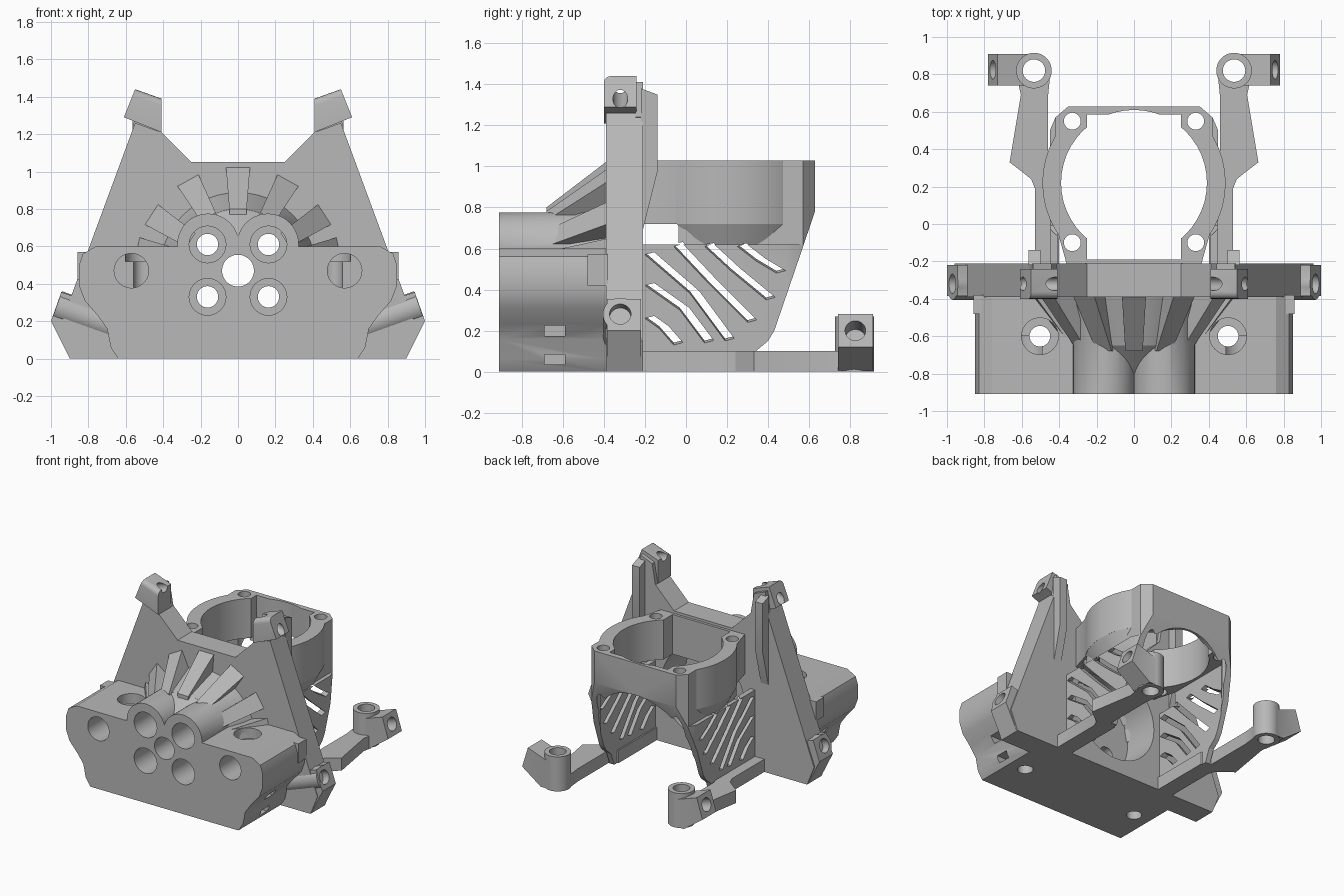
import bpy, bmesh, math
from mathutils import Vector, Matrix

if "Cube" in bpy.data.objects:
    bpy.data.objects.remove(bpy.data.objects["Cube"], do_unlink=True)

grey = bpy.data.materials.new("plain grey")
grey.use_nodes = True
grey.diffuse_color = (0.48, 0.48, 0.48, 1)
grey.node_tree.nodes["Principled BSDF"].inputs["Base Color"].default_value = (0.48, 0.48, 0.48, 1)


def to_object(name, bm):
    bmesh.ops.recalc_face_normals(bm, faces=bm.faces)
    mesh = bpy.data.meshes.new(name)
    bm.to_mesh(mesh)
    bm.free()
    mesh.materials.append(grey)
    obj = bpy.data.objects.new(name, mesh)
    bpy.context.collection.objects.link(obj)
    return obj


def prism(pts, axis, a, b, name="part", shear=0):
    """Extrude a 2D outline along an axis; shear lifts the far end."""
    place = {"x": lambda u, v, w: (w, u, v),
             "y": lambda u, v, w: (u, w, v),
             "z": lambda u, v, w: (u, v, w)}[axis]
    bm = bmesh.new()
    near = [bm.verts.new(place(u, v, a)) for u, v in pts]
    far = [bm.verts.new(place(u, v + shear, b)) for u, v in pts]
    bm.faces.new(near)
    bm.faces.new(far)
    for i in range(len(pts)):
        j = (i + 1) % len(pts)
        bm.faces.new((near[i], near[j], far[j], far[i]))
    return to_object(name, bm)


def box(x0, x1, y0, y1, z0, z1):
    return prism([(x0, y0), (x1, y0), (x1, y1), (x0, y1)], "z", z0, z1)


def rod(p, q, r, r_end=None, name="part"):
    p, q = Vector(p), Vector(q)
    d = q - p
    bm = bmesh.new()
    bmesh.ops.create_cone(bm, cap_ends=True, segments=48, radius1=r,
                          radius2=r if r_end is None else r_end, depth=d.length)
    turn = d.to_track_quat("Z", "Y").to_matrix().to_4x4()
    bmesh.ops.transform(bm, matrix=Matrix.Translation((p + q) / 2) @ turn, verts=bm.verts)
    return to_object(name, bm)


def boolean(obj, others, operation):
    """Apply a chain of booleans and discard the helper solids."""
    for other in others:
        mod = obj.modifiers.new("bool", "BOOLEAN")
        mod.operation, mod.solver, mod.object = operation, "EXACT", other
    graph = bpy.context.evaluated_depsgraph_get()
    mesh = bpy.data.meshes.new_from_object(obj.evaluated_get(graph))
    obj.modifiers.clear()
    obj.data = mesh
    for other in others:
        bpy.data.objects.remove(other, do_unlink=True)
    return obj


def both(pts):
    """Close a half outline by mirroring it over x = 0."""
    return pts + [(-u, v) for u, v in reversed(pts)]


def flip(pts, s):
    return [(s * u, v) for u, v in pts]


# Front block with twin humps and the central cone
CZ = 0.47
block = prism(both([(0.64, 0), (0.68, 0.06), (0.70, 0.16), (0.75, 0.23), (0.82, 0.31),
                    (0.85, 0.39), (0.85, 0.50), (0.83, 0.56), (0.76, 0.6)]),
              "y", -0.91, -0.385, "front_block")
adds = [rod((s * 0.16, -0.91, 0.61), (s * 0.16, -0.385, 0.61), 0.165) for s in (-1, 1)]
adds += [box(-0.12, 0.12, -0.909, -0.386, 0.5, 0.66),
         rod((0, -0.384, CZ), (0, -0.65, CZ), 0.42, 0.33),
         rod((0, -0.649, CZ), (0, -0.80, CZ), 0.33, 0.19)]
boolean(block, adds, "UNION")
cuts = [rod((0, -1, CZ), (0, -0.3, CZ), 0.085), rod((0, -0.5, CZ), (0, -0.2, CZ), 0.36)]
for s in (-1, 1):
    for z in (0.33, 0.61):
        cuts += [rod((s * 0.163, -1, z), (s * 0.163, -0.3, z), 0.057),
                 rod((s * 0.163, -1, z), (s * 0.163, -0.65, z), 0.098)]
    cuts += [rod((s * 0.57, -1, CZ), (s * 0.57, -0.6, CZ), 0.092),
             rod((s * 0.503, -0.6, -0.1), (s * 0.503, -0.6, 0.8), 0.055),
             rod((s * 0.503, -0.6, 0.52), (s * 0.503, -0.6, 0.8), 0.098)]
    for z in (0.06, 0.20):
        cuts.append(box(s * 0.58, s * 0.9, -0.69, -0.59, z - 0.025, z + 0.025))
boolean(block, cuts, "DIFFERENCE")

# Radial fins that widen outwards
for k, angle in enumerate((-78, -57, -29, 0, 29, 57, 78)):
    fin = prism([(-0.68, 0.30), (-0.68, 0.33), (-0.385, 0.555), (-0.385, 0.38)],
                "x", -1, 1, "fin_%d" % (k + 1))
    for v in fin.data.vertices:
        v.co.x *= 0.02 + 0.08 * v.co.z
    fin.data.transform(Matrix.Translation((0, 0, CZ)) @ Matrix.Rotation(math.radians(angle), 4, "Y"))

# Upright plate with a round opening
plate = prism(both([(0.9, 0), (0.96, 0.15), (0.55, 1.26), (0.41, 1.21), (0.25, 1.05)]),
              "y", -0.39, -0.21, "back_plate")
boolean(plate, [rod((0, -0.5, CZ), (0, -0.1, CZ), 0.36)], "DIFFERENCE")

for s, side in ((1, "left"), (-1, "right")):
    # Tilted upper ear, its backing and the tapered rib
    ear_shape = flip([(0.55, 1.44), (0.41, 1.39), (0.41, 1.21), (0.61, 1.29)], s)
    ear = prism(ear_shape, "y", -0.40, -0.24, "upper_ear_" + side)
    bevel = ear.modifiers.new("round", "BEVEL")
    bevel.width, bevel.segments, bevel.limit_method = 0.035, 4, "WEIGHT"
    weights = ear.data.attributes.new("bevel_weight_edge", "FLOAT", "EDGE")
    for e in ear.data.edges:
        a, b = (ear.data.vertices[i].co for i in e.vertices)
        if abs(a.y - b.y) < 0.01 and abs(a.x - b.x) > 0.1 and a.y < -0.3 and a.z + b.z > 2.7:
            weights.data[e.index].value = 1
    boolean(ear, [rod((s * 0.7, -0.32, 1.29), (s * 0.3, -0.32, 1.435), 0.036)], "DIFFERENCE")
    prism(flip([(0.54, 1.41), (0.44, 1.37), (0.41, 1.2), (0.56, 1.24)], s),
          "y", -0.245, -0.21, "ear_backing_" + side)
    prism([(-0.22, 0.65), (-0.14, 0.97), (-0.14, 1.35), (-0.22, 1.38)], "x",
          s * 0.50, s * 0.565, "plate_rib_" + side)

    # Tilted lower ear
    low = rod((s * 0.97, -0.32, 0.28), (s * 0.60, -0.32, 0.147), 0.085, name="lower_ear_" + side)
    base = prism(flip([(1.0, 0.2), (0.945, 0.355), (0.78, 0.30), (0.62, 0), (0.9, 0)], s),
                 "y", -0.385, -0.22)
    boolean(low, [base], "UNION")
    boolean(low, [rod((s * 1.1, -0.32, 0.327), (s * 0.85, -0.32, 0.237), 0.052)], "DIFFERENCE")

    # Small pad at the back of the block side
    pad = box(s * 0.78, s * 0.858, -0.48, -0.38, 0.42, 0.57)
    pad.name = "side_pad_" + side

    # Rear arm with a vertical socket and an angled lug
    arm = prism(flip([(0.40, -0.215), (0.53, -0.215), (0.53, 0.19), (0.55, 0.24), (0.60, 0.28),
                      (0.665, 0.33), (0.605, 0.69), (0.62, 0.76), (0.53, 0.82), (0.45, 0.78),
                      (0.46, 0.68), (0.46, 0.30), (0.40, 0.26)], s), "z", 0, 0.1, "rear_arm_" + side)
    lug = prism(flip([(0.53, 0.005), (0.62, 0.005), (0.78, 0.12), (0.73, 0.28), (0.53, 0.21)], s),
                "y", 0.74, 0.91)
    boolean(arm, [rod((s * 0.535, 0.82, 0), (s * 0.535, 0.82, 0.27), 0.095), lug], "UNION")
    boolean(arm, [rod((s * 0.535, 0.82, -0.1), (s * 0.535, 0.82, 0.5), 0.06),
                  rod((s * 0.85, 0.825, 0.23), (s * 0.62, 0.825, 0.158), 0.05)], "DIFFERENCE")

# Duct: walls below, round collar above, trimmed to a sloped back
duct = prism(both([(0.45, -0.215), (0.45, 0.50), (0.42, 0.57), (0.35, 0.63)]), "z", 0, 0.62, "duct")
collar = prism(both([(0.36, -0.214), (0.42, 0), (0.42, 0.57), (0.35, 0.63)]), "z", 0.6, 1.03)
boolean(duct, [collar, rod((0, 0.22, 0.72), (0, 0.22, 1.03), 0.49),
               rod((0, 0.22, 0.58), (0, 0.22, 0.721), 0.42, 0.49)], "UNION")
trim = prism([(-0.213, 0), (0.30, 0), (0.34, 0.1), (0.40, 0.15), (0.43, 0.2), (0.55, 0.55),
              (0.628, 0.78), (0.628, 1.1), (-0.213, 1.1)], "x", -1, 1)
boolean(duct, [trim], "INTERSECT")
cuts = [prism(both([(0.41, -0.3), (0.41, 0.47), (0.33, 0.588)]), "z", -0.1, 0.72),
        rod((0, 0.22, 0.6), (0, 0.22, 1.2), 0.39),
        box(-0.25, 0.25, -0.19, 0.585, 0.5, 1.2),
        rod((0, 0.3, 0.38), (0, 0.9, 0.38), 0.4)]
for s in (-1, 1):
    cuts += [rod((s * 0.33, y, 0.5), (s * 0.33, y, 1.2), 0.045) for y in (-0.10, 0.55)]

# Curved, slanted louvre slots in both duct walls
slots = [[(-0.2, 0.24), (-0.13, 0.19), (-0.06, 0.11)],
         [(-0.2, 0.40), (-0.03, 0.28), (0.09, 0.12)],
         [(-0.2, 0.55), (0.02, 0.36), (0.19, 0.13)],
         [(-0.06, 0.59), (0.10, 0.42), (0.30, 0.22)],
         [(0.09, 0.59), (0.22, 0.47), (0.39, 0.33)],
         [(0.25, 0.59), (0.34, 0.52), (0.44, 0.46)]]
for path in slots:
    outline = path + [(y + 0.045, z + 0.012) for y, z in reversed(path)]
    for s in (-1, 1):
        cuts.append(prism(outline, "x", s * 0.52, s * 0.38, shear=0.04))
boolean(duct, cuts, "DIFFERENCE")

# Smooth the round surfaces, keep the edges crisp
bpy.ops.object.select_all(action="DESELECT")
for obj in bpy.context.collection.objects:
    if obj.type == "MESH":
        obj.select_set(True)
        bpy.context.view_layer.objects.active = obj
bpy.ops.object.shade_smooth_by_angle(angle=math.radians(25))
